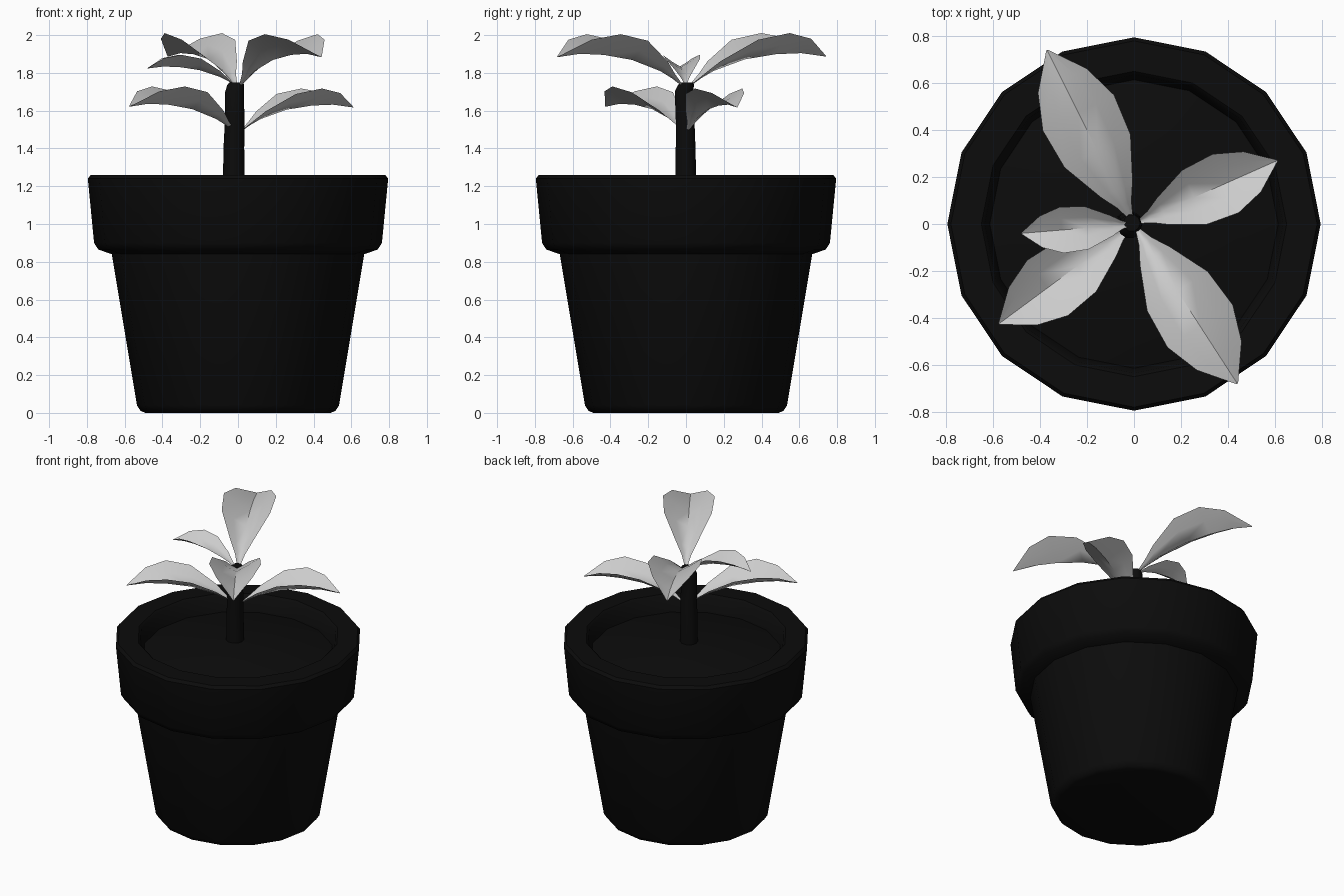
import bpy, math
from mathutils import Vector

if "Cube" in bpy.data.objects:
    bpy.data.objects.remove(bpy.data.objects["Cube"])


def material(name, value):
    m = bpy.data.materials.new(name)
    m.diffuse_color = (value, value, value, 1)
    m.use_nodes = True
    m.node_tree.nodes["Principled BSDF"].inputs["Base Color"].default_value = m.diffuse_color
    return m


BLACK = material("near_black", 0.0035)
GREY = material("leaf_grey", 0.6)


def add_mesh(name, verts, faces, mat, angle):
    me = bpy.data.meshes.new(name)
    me.from_pydata(verts, [], faces)
    me.materials.append(mat)
    ob = bpy.data.objects.new(name, me)
    bpy.context.collection.objects.link(ob)
    bpy.ops.object.select_all(action='DESELECT')
    ob.select_set(True)
    bpy.context.view_layer.objects.active = ob
    bpy.ops.object.shade_smooth_by_angle(angle=math.radians(angle))
    return ob


def lathe(name, rings, sides, mat, cap_start=False, cap_end=False):
    """rings: (radius, z, centre x, centre y), listed along the outside from the bottom up"""
    verts, faces = [], []
    for r, z, cx, cy in rings:
        for i in range(sides):
            a = 2 * math.pi * i / sides
            verts.append((cx + r * math.cos(a), cy + r * math.sin(a), z))
    for k in range(len(rings) - 1):
        for i in range(sides):
            j = (i + 1) % sides
            a, b = k * sides, (k + 1) * sides
            faces.append((a + i, a + j, b + j, b + i))
    if cap_start:
        faces.append(tuple(reversed(range(sides))))
    if cap_end:
        faces.append(tuple(range(len(verts) - sides, len(verts))))
    return add_mesh(name, verts, faces, mat, 40)


# Pot: tapered body, heavy rim, inner wall
pot = [(0.49, 0), (0.515, 0.01), (0.535, 0.04), (0.668, 0.84), (0.74, 0.865),
       (0.762, 0.9), (0.795, 1.24), (0.78, 1.26), (0.65, 1.26), (0.635, 1.245),
       (0.61, 1.12)]
lathe("pot", [(r, z, 0, 0) for r, z in pot], 16, BLACK, cap_start=True)

# Soil: low mound inside the pot
soil = [(0.62, 1.14), (0.45, 1.18), (0.25, 1.21), (0.05, 1.225)]
lathe("soil", [(r, z, 0, 0) for r, z in soil], 16, BLACK, cap_end=True)

# Stem: slightly uneven stalk
stem = [(0.058, 1.18, -0.022, 0), (0.055, 1.4, -0.022, -0.002),
        (0.052, 1.53, -0.018, -0.004), (0.05, 1.7, -0.018, -0.012),
        (0.045, 1.735, -0.012, 0), (0.036, 1.75, -0.01, 0.004)]
lathe("stem", stem, 10, BLACK, cap_end=True)

# Leaf shape for unit length: (distance along, half width, midrib height)
LEAF = [(0.04, 0.014, 0.0), (0.11, 0.04, 0.045), (0.2, 0.092, 0.092),
        (0.42, 0.19, 0.165), (0.64, 0.205, 0.198), (0.825, 0.14, 0.205),
        (1.0, 0.005, 0.183)]
# Cross-section: (fraction of half width, lift as a fraction of half width)
SECTION = [(1, 0.66), (0.5, 0.3), (0, 0), (-0.5, 0.3), (-1, 0.66)]


def leaf(name, tip_x, tip_y, base_z):
    length = math.hypot(tip_x, tip_y)
    d = Vector((tip_x, tip_y, 0)) / length
    side = Vector((d.y, -d.x, 0))
    up = Vector((0, 0, 1))
    verts, faces = [], []
    n = len(SECTION)
    for t, w, h in LEAF:
        for f, lift in SECTION:
            verts.append(up * base_z + length * (d * t + side * (w * f) + up * (h + lift * w)))
    for k in range(len(LEAF) - 1):
        for i in range(n - 1):
            a = k * n + i
            faces.append((a, a + n, a + n + 1, a + 1))
    # Normals point up
    faces = [tuple(reversed(f)) for f in faces]
    return add_mesh(name, verts, faces, GREY, 60)


# Upper and lower leaves
leaf("upper_leaf_back", -0.37, 0.74, 1.735)
leaf("upper_leaf_front", 0.44, -0.68, 1.735)
leaf("upper_leaf_small", -0.48, -0.04, 1.735)
leaf("lower_leaf_right", 0.61, 0.27, 1.495)
leaf("lower_leaf_left", -0.575, -0.425, 1.49)
